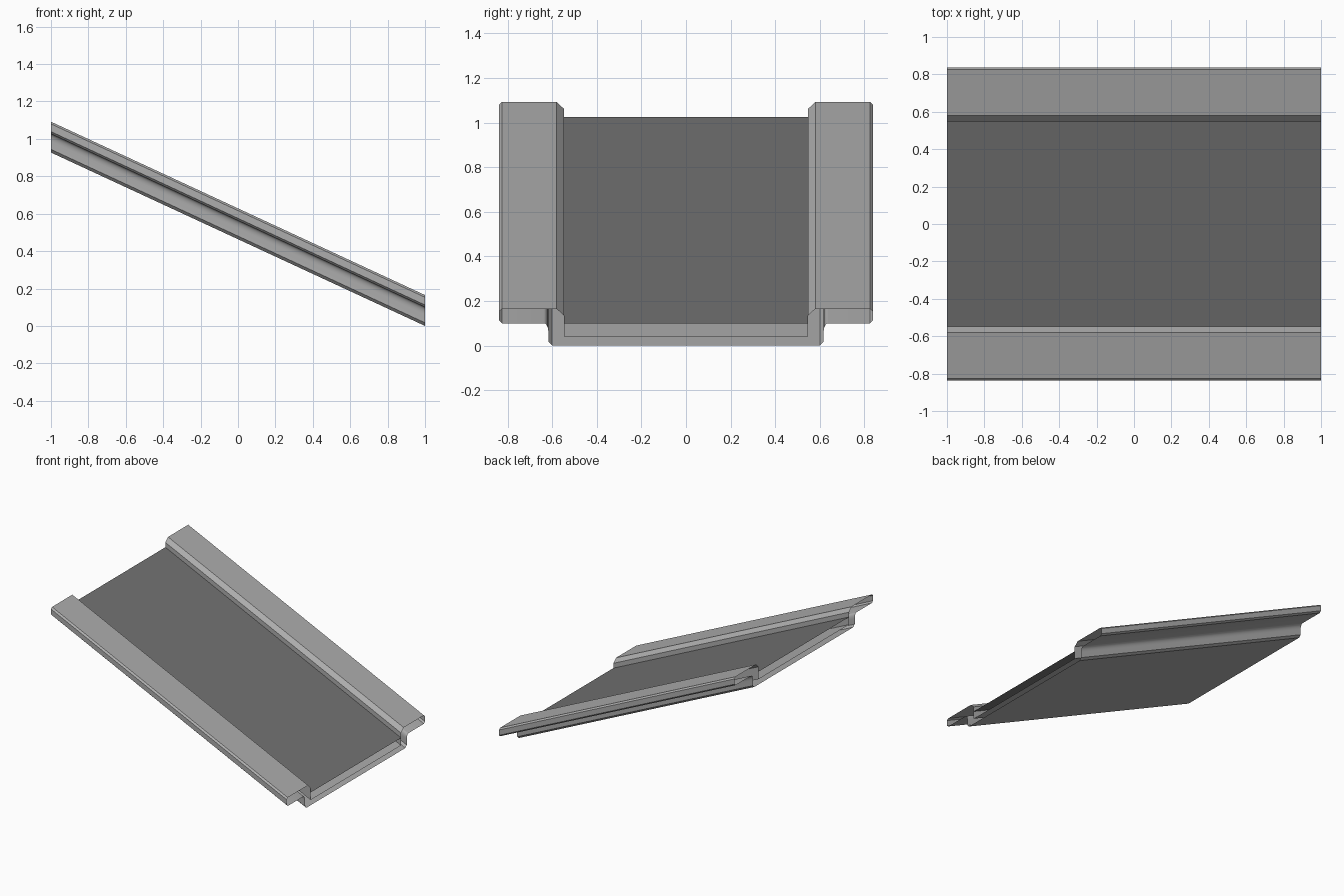
import bpy, bmesh, math

if "Cube" in bpy.data.objects:
    bpy.data.objects.remove(bpy.data.objects["Cube"])

DROP = 0.927  # fall of the ramp from x=-1 to x=1


def sloped_sweep(name, profile, colour, closed=True):
    """Sweep a (y, z) profile down the slope, leaving both ends open."""
    bm = bmesh.new()
    low = [bm.verts.new((1, y, z)) for y, z in profile]
    high = [bm.verts.new((-1, y, z + DROP)) for y, z in profile]
    n = len(profile)
    for i in range(n if closed else n - 1):
        j = (i + 1) % n
        bm.faces.new((low[i], high[i], high[j], low[j]))
    mesh = bpy.data.meshes.new(name)
    bm.to_mesh(mesh)
    bm.free()
    ob = bpy.data.objects.new(name, mesh)
    bpy.context.collection.objects.link(ob)
    mat = bpy.data.materials.new(name + "_grey")
    mat.diffuse_color = (colour, colour, colour, 1)
    mat.use_nodes = True
    mat.node_tree.nodes["Principled BSDF"].inputs["Base Color"].default_value = mat.diffuse_color
    mesh.materials.append(mat)
    return ob


# Hollow channel frame: half profile with curved fillet under the side flange
fillet = [(0.637 - 0.02 * math.cos(a), 0.06 + 0.04 * math.sin(a))
          for a in (math.radians(90 * k / 6) for k in range(7))]
half = [(0.60, 0.0), (0.617, 0.017)] + fillet + [
    (0.825, 0.10), (0.838, 0.112), (0.838, 0.153), (0.825, 0.165),
    (0.58, 0.165), (0.548, 0.135), (0.548, 0.04)]
frame = sloped_sweep("channel_frame", half + [(-y, z) for y, z in reversed(half)], 0.42)
bpy.context.view_layer.objects.active = frame
frame.select_set(True)
bpy.ops.object.shade_smooth_by_angle(angle=math.radians(28))

# Dark deck sheet lying between the two rails
sloped_sweep("deck", [(0.548, 0.098), (-0.548, 0.098)], 0.17, closed=False)

# Outward normals: frame profile runs anticlockwise seen from +x, deck faces up
for name in ("channel_frame", "deck"):
    mesh = bpy.data.objects[name].data
    up = max(mesh.polygons, key=lambda f: f.center.z)
    if up.normal.z < 0:
        mesh.flip_normals()
